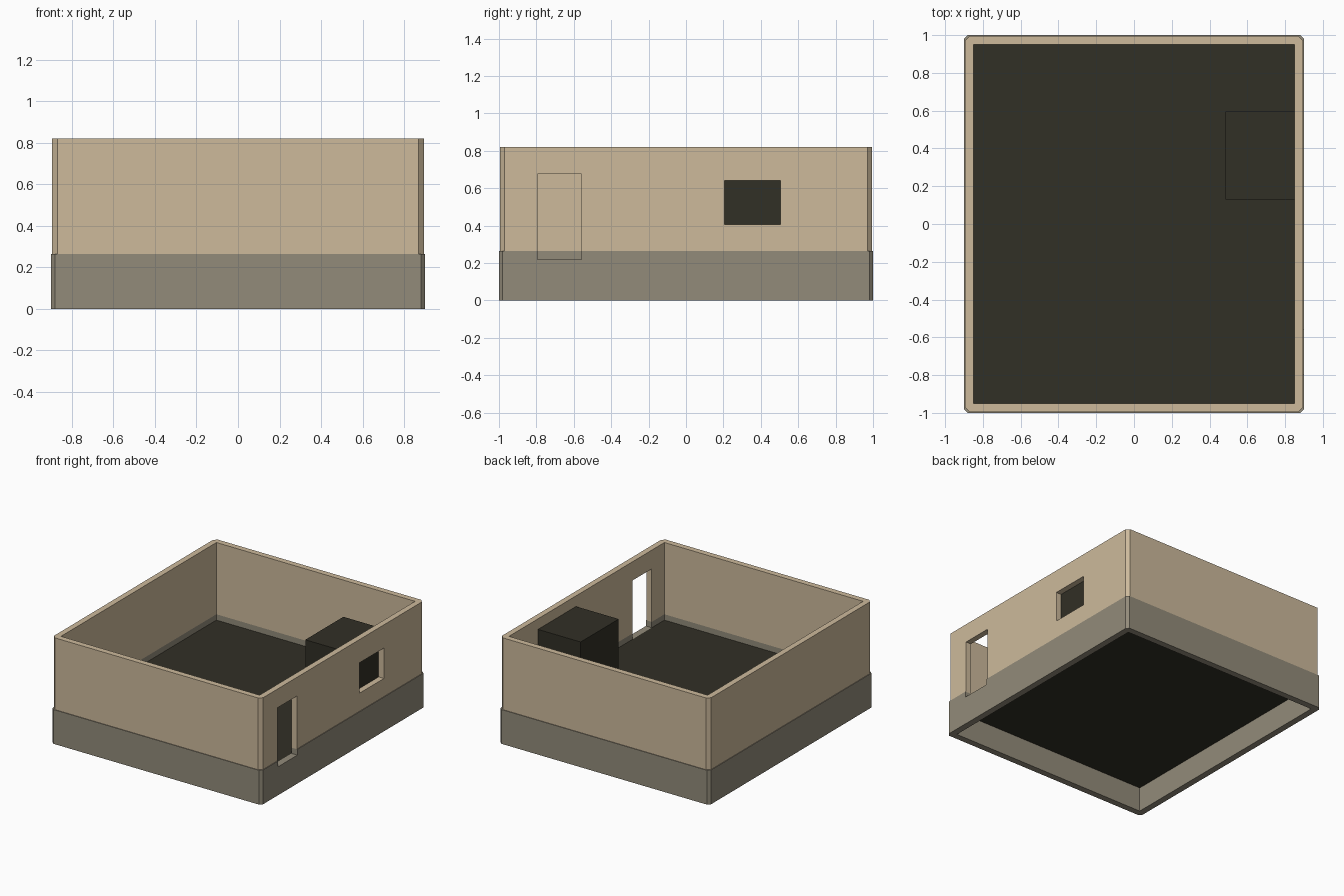
import bpy
import bmesh
from mathutils import Vector

cube = bpy.data.objects.get("Cube")
if cube:
    bpy.data.objects.remove(cube, do_unlink=True)


def make_material(name, rgb):
    mat = bpy.data.materials.new(name)
    mat.use_nodes = True
    mat.diffuse_color = (*rgb, 1)
    mat.node_tree.nodes["Principled BSDF"].inputs["Base Color"].default_value = (*rgb, 1)
    return mat


tan = make_material("tan plaster", (0.61, 0.49, 0.33))
grey = make_material("grey stone", (0.29, 0.26, 0.195))
dark = make_material("dark olive", (0.031, 0.029, 0.019))


def make_box(name, low, high, mat=None, chamfer=0):
    """Box between two corners, with optional chamfered upright edges."""
    low, high = Vector(low), Vector(high)
    bm = bmesh.new()
    bmesh.ops.create_cube(bm, size=1)
    bmesh.ops.scale(bm, vec=high - low, verts=bm.verts)
    bmesh.ops.translate(bm, vec=(low + high) / 2, verts=bm.verts)
    if chamfer:
        upright = [e for e in bm.edges
                   if abs(e.verts[0].co.z - e.verts[1].co.z) > 0.01]
        bmesh.ops.bevel(bm, geom=upright, offset=chamfer, segments=1,
                        affect='EDGES', profile=0.5)
    mesh = bpy.data.meshes.new(name)
    bm.to_mesh(mesh)
    bm.free()
    if mat:
        mesh.materials.append(mat)
    obj = bpy.data.objects.new(name, mesh)
    bpy.context.collection.objects.link(obj)
    return obj


def cut(target, cutters):
    for cutter in cutters:
        mod = target.modifiers.new(cutter.name, 'BOOLEAN')
        mod.operation = 'DIFFERENCE'
        mod.solver = 'EXACT'
        mod.object = cutter


# Levels and inner room size
FLOOR, BASE_TOP, WALL_TOP = 0.22, 0.265, 0.82
IN_X, IN_Y = 0.85, 0.95

# Openings
room = make_box("room_cutter", (-IN_X, -IN_Y, -1), (IN_X, IN_Y, 2))
door = make_box("door_cutter", (0.7, -0.795, FLOOR), (1.1, -0.56, 0.675))
window = make_box("window_cutter", (0.7, 0.205, 0.405), (1.1, 0.505, 0.64))
for helper in (room, door, window):
    helper.hide_render = True
    helper.hide_viewport = True
    helper.display_type = 'WIRE'

# Stone base and plaster walls
base = make_box("stone_base", (-0.9, -1, 0), (0.9, 1, BASE_TOP), grey, 0.02)
cut(base, (room, door))
walls = make_box("upper_walls", (-0.895, -0.995, BASE_TOP),
                 (0.895, 0.995, WALL_TOP), tan, 0.025)
cut(walls, (room, door, window))

# Floor slab and the block standing behind the window
make_box("floor", (-IN_X, -IN_Y, 0.19), (IN_X, IN_Y, FLOOR), dark)
make_box("window_block", (0.485, 0.13, FLOOR), (IN_X, 0.595, 0.738), dark)
